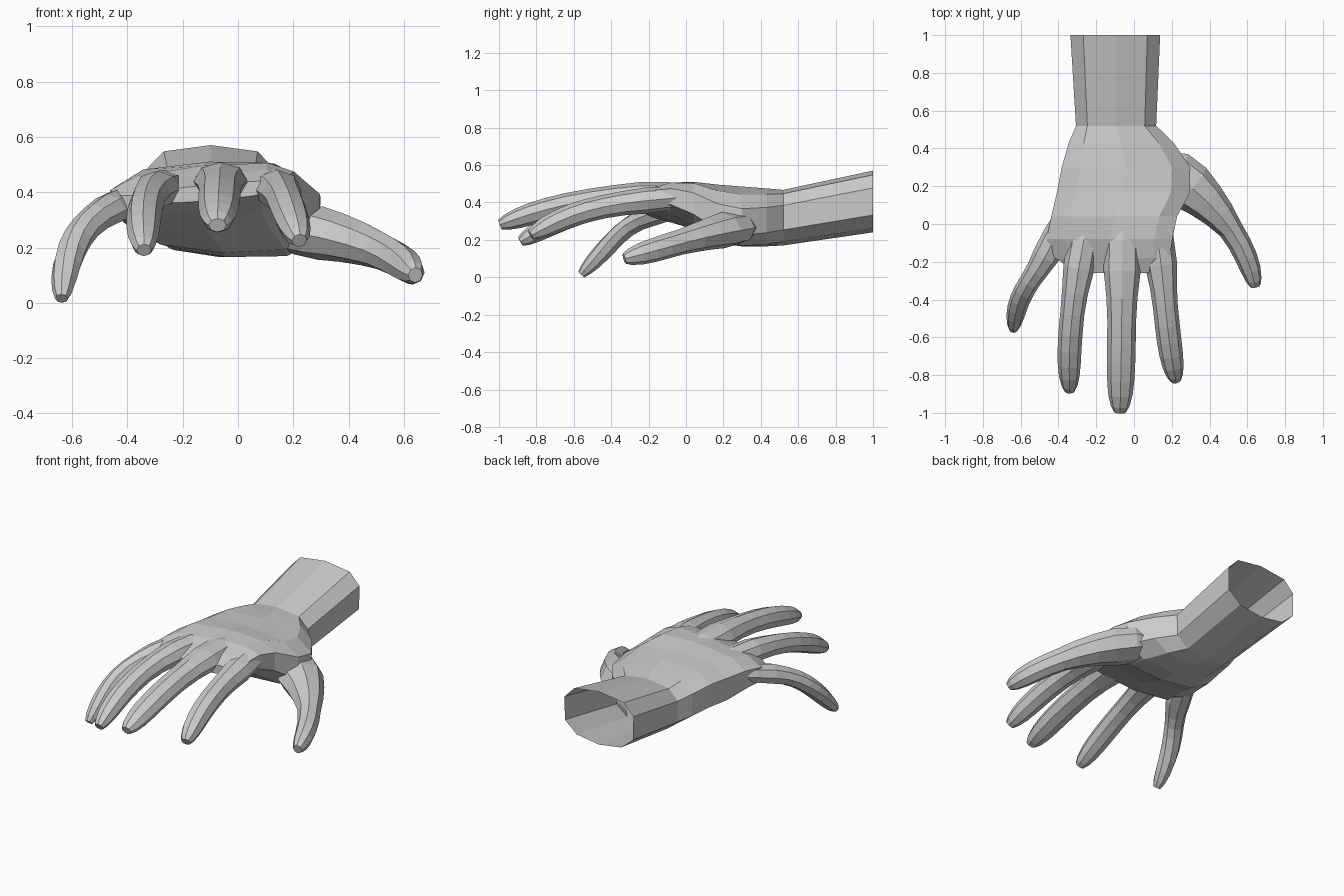
import bpy, bmesh, math
from mathutils import Vector

if "Cube" in bpy.data.objects:
    bpy.data.objects.remove(bpy.data.objects["Cube"])


def loft(name, rings):
    """Closed flat-shaded solid skinned through equal-sized rings of points."""
    bm = bmesh.new()
    loops = [[bm.verts.new(p) for p in ring] for ring in rings]
    n = len(loops[0])
    for a, b in zip(loops, loops[1:]):
        for i in range(n):
            j = (i + 1) % n
            bm.faces.new((a[i], a[j], b[j], b[i]))
    bm.faces.new(loops[0][::-1])
    bm.faces.new(loops[-1])
    bmesh.ops.recalc_face_normals(bm, faces=bm.faces)
    mesh = bpy.data.meshes.new(name)
    bm.to_mesh(mesh)
    bm.free()
    obj = bpy.data.objects.new(name, mesh)
    bpy.context.collection.objects.link(obj)
    return obj


def curve(points, t):
    """Smooth cubic passing through four points at t = 0, 1, 2, 3."""
    total = Vector((0, 0, 0))
    for i, p in enumerate(points):
        weight = math.prod((t - j) / (i - j) for j in range(4) if j != i)
        total += Vector(p) * weight
    return total


def digit(name, points, width, height, flare=.75, reach=1.4, steps=10, sides=8):
    """Tube along a curve: sunk and flared at the root, rounded at the tip."""
    rings = []
    for k in range(steps + 1):
        t = 3 * (1 - (1 - k / steps) ** 1.5)
        along = (curve(points, t + .05) - curve(points, t - .05)).normalized()
        side = along.cross(Vector((0, 0, 1))).normalized()
        up = side.cross(along)
        root = flare * max(0, 1 - t / reach)
        sink = min(1, .4 + t)
        tip = math.sqrt(1 - (t / 3.05) ** 12)
        w = width / 2 * (1 + root) * tip * sink
        h = height / 2 * (1 + .4 * root) * tip * sink
        angles = [2 * math.pi * i / sides for i in range(sides)]
        rings.append([curve(points, t) + side * (w * math.cos(a)) + up * (h * math.sin(a))
                      for a in angles])
    return loft(name, rings)


def palm_ring(y, left, right, bottom, top, tilt, sides=10):
    """Boxy ten-sided section, narrower below, leaning sideways by tilt."""
    ring = []
    for i in range(sides):
        a = math.pi / 2 + 2 * math.pi * i / sides
        c, s = math.cos(a), math.sin(a)
        u = math.copysign(abs(c) ** (.7 if s > 0 else .9), c) / 2
        v = math.copysign(abs(s) ** .7, s) / 2
        ring.append(((left + right) / 2 + (right - left) * u, y,
                     (bottom + top) / 2 + (top - bottom) * v + tilt * u))
    return ring


# Forearm stub and palm: y, left, right, bottom, top, tilt
hand = loft("hand", [palm_ring(*s) for s in (
    (1, -.345, .147, .24, .57, 0),
    (.52, -.315, .125, .17, .467, 0),
    (.43, -.355, .22, .165, .475, -.03),
    (.3, -.395, .31, .165, .485, -.06),
    (.17, -.42, .31, .18, .495, -.03),
    (.04, -.45, .24, .25, .51, .03),
    (-.08, -.475, .215, .3, .495, .07),
    (-.18, -.43, .2, .335, .46, .08),
    (-.26, -.3, .14, .37, .43, .04))])

# Fingers and thumb
digits = [
    digit("index_finger", [(.1, .1, .44), (.148, -.26, .405), (.178, -.55, .35),
                           (.222, -.83, .225)], .132, .125),
    digit("middle_finger", [(-.06, .1, .445), (-.063, -.3, .435), (-.067, -.65, .385),
                            (-.074, -.995, .28)], .152, .125),
    digit("ring_finger", [(-.23, .1, .42), (-.3, -.28, .405), (-.337, -.59, .335),
                          (-.34, -.885, .19)], .128, .12),
    digit("little_finger", [(-.35, .1, .4), (-.485, -.2, .325), (-.585, -.36, .225),
                            (-.638, -.56, .015)], .11, .105),
    digit("thumb", [(.12, .33, .27), (.33, .17, .245), (.52, -.04, .185),
                    (.642, -.33, .1)], .125, .135, flare=1.9, reach=2),
]

# Fuse everything into one skin
bpy.context.view_layer.objects.active = hand
for d in digits:
    m = hand.modifiers.new("join", 'BOOLEAN')
    m.operation, m.solver, m.object = 'UNION', 'EXACT', d
    bpy.ops.object.modifier_apply(modifier=m.name)
    bpy.data.objects.remove(d)

# Open the cut end of the wrist and rest the lowest fingertip on the ground
bm = bmesh.new()
bm.from_mesh(hand.data)
ends = [f for f in bm.faces if f.calc_center_median().y > .99]
bmesh.ops.delete(bm, geom=ends, context='FACES')
low = min(v.co.z for v in bm.verts)
bmesh.ops.translate(bm, verts=bm.verts, vec=(0, 0, -low))
bm.to_mesh(hand.data)
bm.free()
